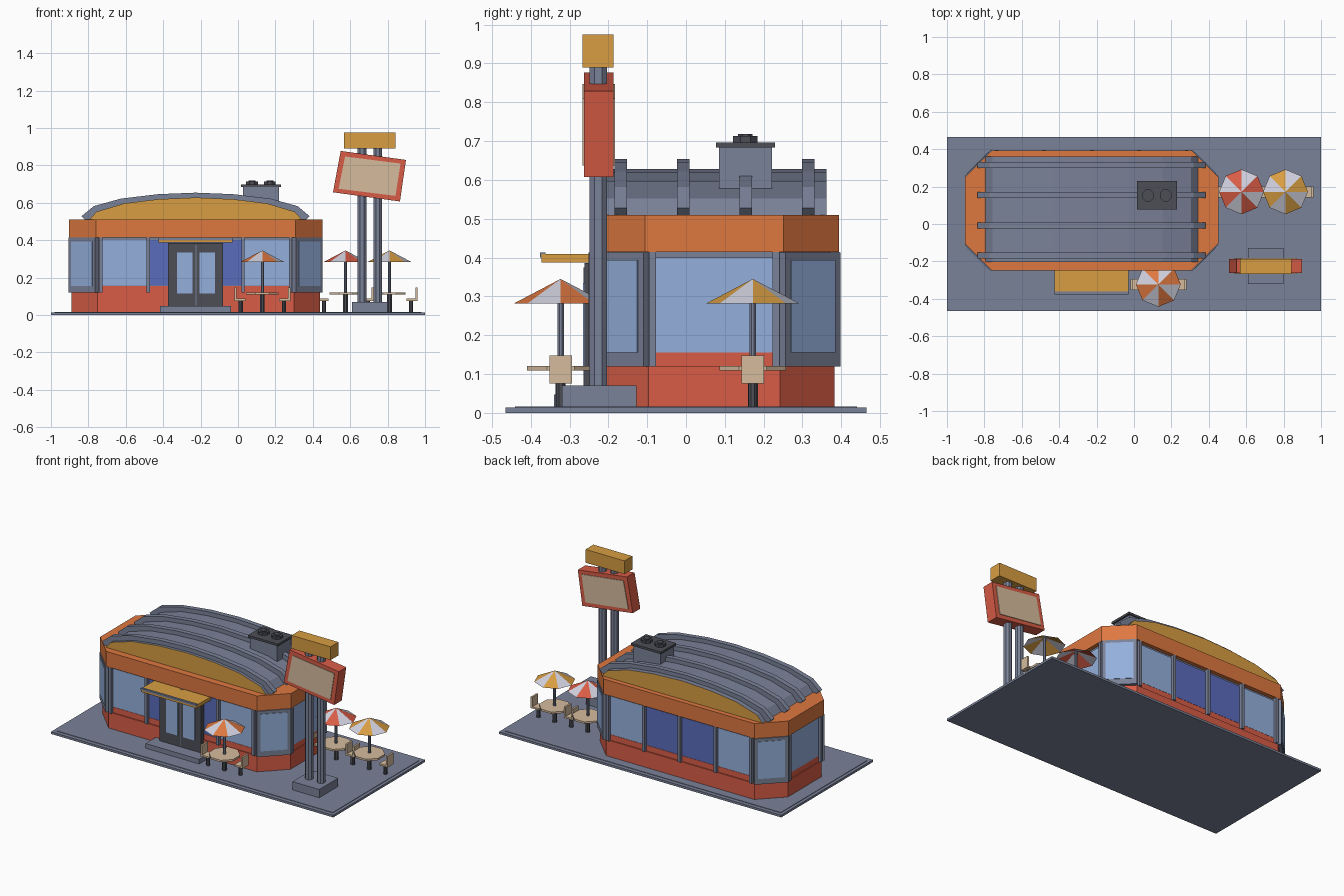
import bpy, bmesh, math
from mathutils import Matrix, Vector

if "Cube" in bpy.data.objects:
    bpy.data.objects.remove(bpy.data.objects["Cube"])


def material(name, r, g, b):
    lin = [((c / 255 + 0.055) / 1.055) ** 2.4 for c in (r, g, b)] + [1]
    m = bpy.data.materials.new(name)
    m.use_nodes = True
    m.diffuse_color = lin
    m.node_tree.nodes["Principled BSDF"].inputs["Base Color"].default_value = lin
    return m


RED = material("brick red", 216, 92, 70)
ORANGE = material("orange trim", 222, 120, 64)
GOLD = material("gold", 216, 158, 66)
GREY = material("slate grey", 122, 130, 152)
GLASS = material("light glass", 148, 176, 220)
BLUE = material("blue glass", 90, 108, 188)
CREAM = material("cream", 214, 188, 158)
DARK = material("charcoal", 76, 78, 86)
WHITE = material("pale grey", 212, 212, 226)


def finish(name, bm, *mats):
    bmesh.ops.recalc_face_normals(bm, faces=bm.faces[:])
    me = bpy.data.meshes.new(name)
    bm.to_mesh(me)
    bm.free()
    for m in mats:
        me.materials.append(m)
    ob = bpy.data.objects.new(name, me)
    bpy.context.scene.collection.objects.link(ob)
    return ob


def box(name, mat, x, y, z, turn=0):
    """Box from (min, max) ranges, turned about its own vertical axis."""
    bm = bmesh.new()
    bmesh.ops.create_cube(bm, size=1)
    size = [r[1] - r[0] for r in (x, y, z)]
    mid = Vector([(r[0] + r[1]) / 2 for r in (x, y, z)])
    bm.transform(Matrix.Translation(mid) @ Matrix.Rotation(turn, 4, 'Z')
                 @ Matrix.Diagonal((*size, 1)))
    return finish(name, bm, mat)


def drum(name, mat, x, y, z, r, sides=8):
    bm = bmesh.new()
    bmesh.ops.create_cone(bm, cap_ends=True, segments=sides, radius1=r, radius2=r,
                          depth=z[1] - z[0])
    bm.transform(Matrix.Translation((x, y, (z[0] + z[1]) / 2))
                 @ Matrix.Rotation(math.pi / sides, 4, 'Z'))
    return finish(name, bm, mat)


def prism(name, points, span, side, cap=None, axis='Y'):
    """Extrude a 2D outline along y or z; the end caps may have their own colour."""
    bm = bmesh.new()
    rows = [[bm.verts.new((a, s, b) if axis == 'Y' else (a, b, s)) for a, b in points]
            for s in span]
    n = len(points)
    for i in range(n):
        j = (i + 1) % n
        bm.faces.new((rows[0][i], rows[0][j], rows[1][j], rows[1][i]))
    for row in rows:
        bm.faces.new(row).material_index = 1 if cap else 0
    return finish(name, bm, *([side, cap] if cap else [side]))


# Ground slab
box("ground_slab", GREY, (-1, 1), (-.465, .465), (0, .014))
box("ground_top", GREY, (-.98, .98), (-.44, .44), (.013, .017))

# Building body: stacked chamfered blocks
CX, CY = -.2265, .073


def chamfered(name, mat, hx, hy, c, z):
    pts = [(hx, hy - c), (hx - c, hy), (c - hx, hy), (-hx, hy - c),
           (-hx, c - hy), (c - hx, -hy), (hx - c, -hy), (hx, c - hy)]
    return prism(name, [(CX + a, CY + b) for a, b in pts], z, mat, axis='Z')


chamfered("wall_skirt", RED, .665, .309, .14, (.017, .12))
chamfered("wall_upper", RED, .658, .302, .138, (.12, .156))
chamfered("window_band", GREY, .652, .296, .136, (.156, .416))
chamfered("fascia", ORANGE, .677, .321, .143, (.414, .51))

# Long-side windows and mullions, front and back
PANE = .2535
for side, label in ((-1, "front"), (1, "back")):
    for i in range(4):
        x = CX + (i - 2) * PANE
        ya, yb = sorted((CY + side * .29, CY + side * .302))
        box(f"{label}_window", BLUE if i in (1, 2) else GLASS,
            (x + .006, x + PANE - .006), (ya, yb), (.157, .402))
    for i in range(5):
        x = CX + (i - 2) * PANE
        ya, yb = sorted((CY + side * .29, CY + side * .322))
        box(f"{label}_mullion", GREY, (x - .009, x + .009), (ya, yb), (.12, .414))

# End windows, their posts, and the angled corner windows
for sx, label in ((-1, "right"), (1, "left")):
    xa, xb = sorted((CX + sx * .64, CX + sx * .658))
    box(f"{label}_end_window", GLASS, (xa, xb), (CY - .15, CY + .15), (.156, .4))
    for sy in (-1, 1):
        xa, xb = sorted((CX + sx * .64, CX + sx * .676))
        y = CY + sy * .159
        box(f"{label}_end_post", GREY, (xa, xb), (y - .009, y + .009), (.12, .414))
        turn = -sx * sy * math.pi / 4
        for name, mat, d, w, t, z in (("frame", GREY, 0, .1, .018, (.12, .413)),
                                      ("pane", GLASS, .018, .08, .003, (.156, .394))):
            x, y = CX + sx * (.595 + d * .707), CY + sy * (.241 + d * .707)
            box(f"{label}_corner_{name}", mat, (x - w, x + w), (y - t, y + t), z, turn)

# Arched roof with raised ribs
def arch(half):
    pts = [(CX - a, z) for a, z in reversed(half)] + [(CX + a, z) for a, z in half[1:]]
    return pts


SHELL = [(0, .628), (.2, .619), (.38, .597), (.53, .552), (.57, .508)]
RIB = [(0, .654), (.2, .646), (.4, .622), (.545, .582), (.61, .528), (.59, .508)]
prism("roof_shell", arch(SHELL), (-.203, .362), GREY, GOLD)
for i in range(4):
    y = -.168 + i * .161
    prism("roof_rib", arch(RIB), (y - .016, y + .016), GREY)

# Rooftop vent
box("vent_body", GREY, (.027, .218), (.085, .222), (.55, .684))
box("vent_cap", DARK, (.016, .23), (.077, .229), (.683, .697))
for x in (.075, .17):
    drum("vent_fan", DARK, x, .153, (.697, .713), .034)
    drum("vent_hub", DARK, x, .153, (.713, .718), .02)

# Entrance
box("entrance_step", GREY, (-.417, -.037), (-.34, -.2), (.017, .047))
box("door_surround", DARK, (-.374, -.08), (-.262, -.22), (.047, .386))
for x in (-.284, -.164):
    box("door_glass", GLASS, (x - .041, x + .041), (-.265, -.258), (.115, .335))
box("door_gap", GREY, (-.227, -.223), (-.264, -.258), (.05, .375))
box("canopy", GOLD, (-.426, -.03), (-.372, -.22), (.387, .409))
box("canopy_lip", GREY, (-.426, -.03), (-.376, -.362), (.4, .413))

# Roadside sign
box("sign_base", GREY, (.61, .8), (-.32, -.128), (.017, .07))
for x in (.663, .748):
    drum("sign_pole", GREY, x, -.226, (.07, .9), .025)
BOARD = [(.508, .656), (.866, .607), (.898, .829), (.549, .877)]
mid = [sum(p[k] for p in BOARD) / 4 for k in (0, 1)]
INSET = [(mid[0] + (a - mid[0]) * .85, mid[1] + (b - mid[1]) * .78) for a, b in BOARD]
prism("sign_board", BOARD, (-.263, -.187), RED)
for y in (-.267, -.188):
    prism("sign_panel", INSET, (y, y + .005), CREAM)
box("sign_topper", GOLD, (.567, .843), (-.267, -.187), (.89, .975))


# Outdoor tables with umbrellas and two chairs each
def umbrella(x, y, mat):
    bm = bmesh.new()
    rim = [bm.verts.new((x + .12 * math.cos(k * math.pi / 4),
                         y + .12 * math.sin(k * math.pi / 4), .282)) for k in range(8)]
    top, under = bm.verts.new((x, y, .345)), bm.verts.new((x, y, .335))
    for k in range(8):
        for tip in (top, under):
            bm.faces.new((rim[k], rim[(k + 1) % 8], tip)).material_index = k % 2
    finish("umbrella", bm, mat, WHITE)


def cafe_set(x, y, mat):
    umbrella(x, y, mat)
    drum("table_foot", DARK, x, y, (.017, .11), .014)
    drum("umbrella_pole", GREY, x, y, (.11, .34), .009)
    drum("table_top", CREAM, x, y, (.109, .121), .093)
    for s in (-1, 1):
        drum("chair_leg", DARK, x + s * .115, y, (.017, .078), .012)
        for name, a, b, z in (("chair_seat", .09, .15, (.076, .087)),
                              ("chair_back", .138, .15, (.08, .148))):
            box(name, CREAM, sorted((x + s * a, x + s * b)), (y - .029, y + .029), z)


cafe_set(.13, -.323, ORANGE)
cafe_set(.575, .172, RED)
cafe_set(.81, .172, GOLD)
